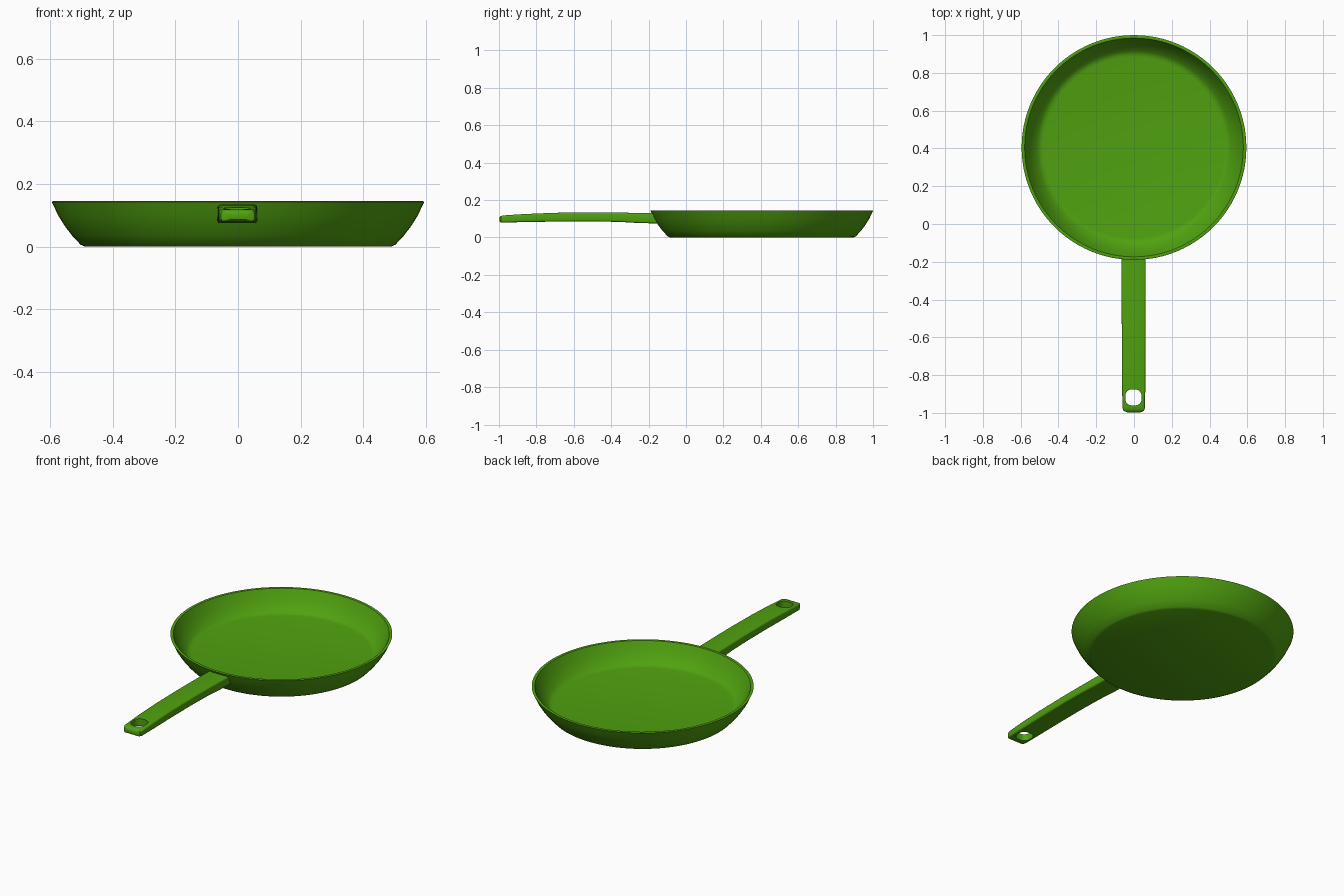
import bpy, bmesh, math
from mathutils import Vector

cube = bpy.data.objects.get("Cube")
if cube:
    bpy.data.objects.remove(cube, do_unlink=True)

green = bpy.data.materials.new("pan_green")
green.use_nodes = True
colour = (0.08, 0.36, 0.005, 1)
green.diffuse_color = colour
green.node_tree.nodes["Principled BSDF"].inputs["Base Color"].default_value = colour


def make_object(name, bm, smooth=True):
    bmesh.ops.recalc_face_normals(bm, faces=bm.faces)
    mesh = bpy.data.meshes.new(name)
    bm.to_mesh(mesh)
    bm.free()
    mesh.materials.append(green)
    obj = bpy.data.objects.new(name, mesh)
    bpy.context.collection.objects.link(obj)
    if smooth:
        shade(obj)
    return obj


def shade(obj):
    bpy.ops.object.select_all(action='DESELECT')
    obj.select_set(True)
    bpy.context.view_layer.objects.active = obj
    bpy.ops.object.shade_smooth_by_angle(angle=math.radians(35))


# Pan body: profile (radius, height) spun round the pan centre
profile = [(0, 0), (0.49, 0), (0.503, 0.006), (0.53, 0.035), (0.553, 0.065),
           (0.575, 0.1), (0.591, 0.135), (0.595, 0.143), (0.59, 0.145),
           (0.579, 0.143), (0.57, 0.125), (0.552, 0.09), (0.53, 0.06),
           (0.51, 0.04), (0.497, 0.031), (0.48, 0.028), (0, 0.028)]
bm = bmesh.new()
points = [bm.verts.new((r, 0, z)) for r, z in profile]
edges = [bm.edges.new(pair) for pair in zip(points, points[1:])]
bmesh.ops.spin(bm, geom=points + edges, cent=(0, 0, 0), axis=(0, 0, 1),
               angle=math.tau, steps=96)
bmesh.ops.remove_doubles(bm, verts=bm.verts, dist=0.0005)
pan = make_object("pan_body", bm)
pan.location.y = 0.405


# Handle: rounded rectangular sections lofted along its length
def section(bm, y, low, high, left, right, slant=0, radius=0.009, bow=0):
    ring = []
    mid = (left + right) / 2
    corners = [(right, high, 0), (left, high, 1), (left, low, 2), (right, low, 3)]
    for x, z, quarter in corners:
        cx = x + radius * (1 if x == left else -1)
        cz = z + radius * (1 if z == low else -1)
        for step in range(4):
            a = (quarter + step / 3) * math.pi / 2
            px, pz = cx + radius * math.cos(a), cz + radius * math.sin(a)
            ring.append(bm.verts.new((px, y + slant * (high - pz), pz)))
    return ring


bm = bmesh.new()
stations = [(-0.997, 0.086, 0.109, -0.035, 0.033), (-0.99, 0.081, 0.115, -0.054, 0.052),
            (-0.975, 0.08, 0.118, -0.061, 0.058), (-0.87, 0.082, 0.125, -0.063, 0.06),
            (-0.7, 0.085, 0.132, -0.064, 0.06), (-0.5, 0.086, 0.134, -0.065, 0.061),
            (-0.35, 0.083, 0.133, -0.066, 0.061), (-0.25, 0.077, 0.131, -0.067, 0.062),
            (-0.18, 0.075, 0.13, -0.067, 0.062)]
rings = [section(bm, *s, slant=0.5 if s is stations[-1] else 0) for s in stations]
for a, b in zip(rings, rings[1:]):
    for i in range(len(a)):
        j = (i + 1) % len(a)
        bm.faces.new((a[i], a[j], b[j], b[i]))
bm.faces.new(rings[0])
bm.faces.new(rings[-1])
handle = make_object("handle", bm, smooth=False)

# Hanging hole: rounded square cutter
bm = bmesh.new()
bmesh.ops.create_cube(bm, size=1)
bmesh.ops.scale(bm, vec=Vector((0.085, 0.085, 0.3)), verts=bm.verts)
upright = [e for e in bm.edges if abs(e.verts[0].co.z - e.verts[1].co.z) > 0.1]
bmesh.ops.bevel(bm, geom=upright, offset=0.033, segments=6, profile=0.5, affect='EDGES')
bmesh.ops.translate(bm, vec=Vector((-0.003, -0.918, 0.1)), verts=bm.verts)
cutter = make_object("hole_cutter", bm, smooth=False)
cutter.hide_render = True

cut = handle.modifiers.new("hanging_hole", 'BOOLEAN')
cut.operation = 'DIFFERENCE'
cut.object = cutter
cut.solver = 'EXACT'
bpy.context.view_layer.objects.active = handle
bpy.ops.object.modifier_apply(modifier=cut.name)
bpy.data.objects.remove(cutter, do_unlink=True)
shade(handle)
